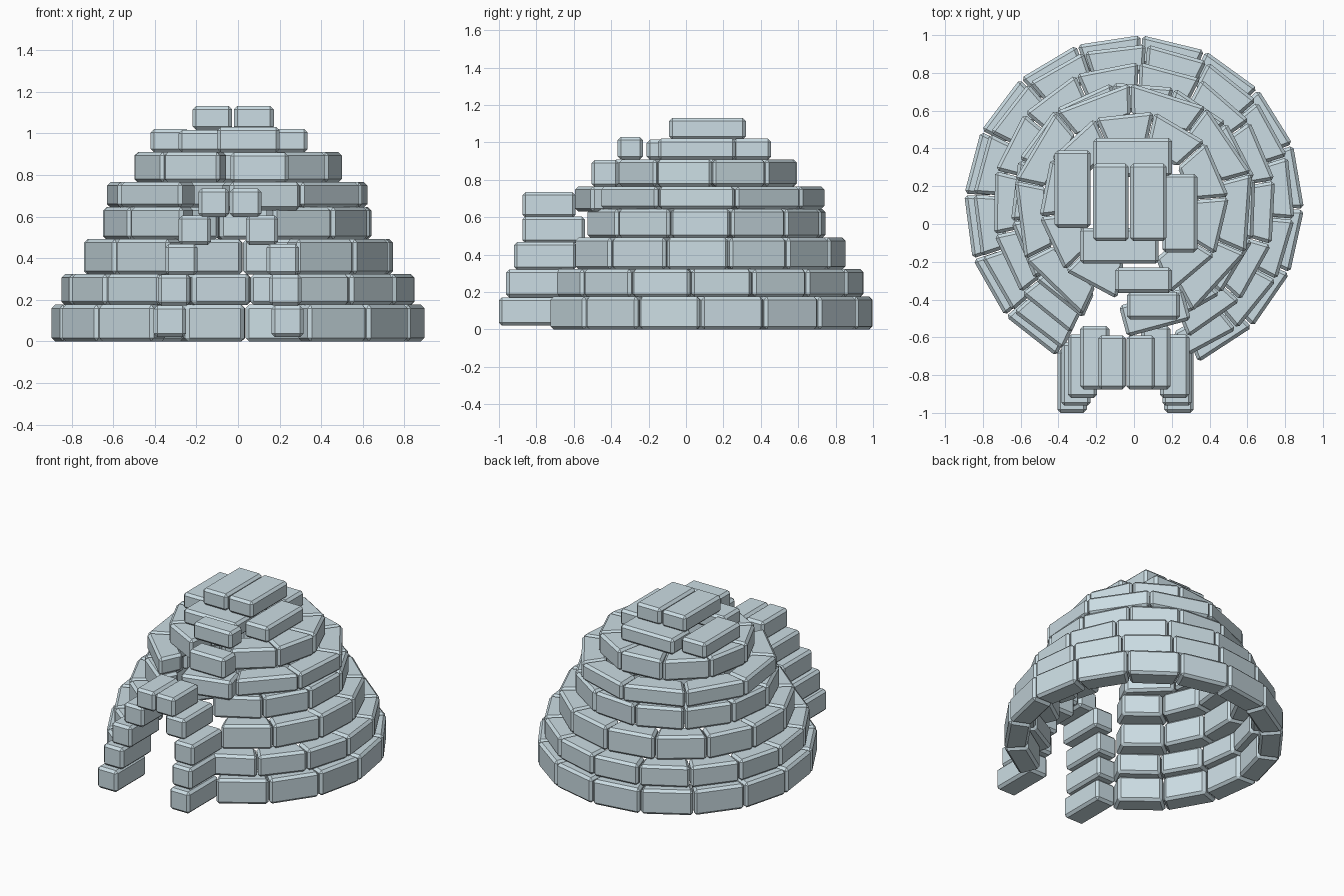
import bpy, bmesh
from math import cos, sin, radians
from mathutils import Matrix

if "Cube" in bpy.data.objects:
    bpy.data.objects.remove(bpy.data.objects["Cube"])

CY = 0.1          # dome centre in y
BEVEL = 0.017

ice = bpy.data.materials.new("ice")
ice.diffuse_color = (0.60, 0.72, 0.77, 1)
ice.use_nodes = True
ice.node_tree.nodes["Principled BSDF"].inputs["Base Color"].default_value = ice.diffuse_color


def add_prism(bm, quad, z0, z1):
    """Upright four-sided block from a counter-clockwise footprint."""
    lo = [bm.verts.new((x, y, z0)) for x, y in quad]
    hi = [bm.verts.new((x, y, z1)) for x, y in quad]
    bm.faces.new(lo[::-1])
    bm.faces.new(hi)
    for i in range(4):
        j = (i + 1) % 4
        bm.faces.new((lo[i], lo[j], hi[j], hi[i]))


def finish(bm, name):
    """Chamfer all edges and make the object."""
    bmesh.ops.recalc_face_normals(bm, faces=bm.faces)
    bmesh.ops.bevel(bm, geom=bm.edges[:], offset=BEVEL, segments=1,
                    affect='EDGES', profile=0.5)
    me = bpy.data.meshes.new(name)
    bm.to_mesh(me)
    bm.free()
    me.materials.append(ice)
    ob = bpy.data.objects.new(name, me)
    bpy.context.collection.objects.link(ob)
    return ob


def ring(name, r, thick, z0, z1, a0, a1, n):
    """Course of n tapered bricks between two angles, open at the doorway."""
    bm = bmesh.new()
    step = (a1 - a0) / n
    for i in range(n):
        gap = 0.25
        s = radians(a0 + i * step + gap)
        e = radians(a0 + (i + 1) * step - gap)
        ri = r - thick
        add_prism(bm, [(r * cos(s), CY + r * sin(s)), (r * cos(e), CY + r * sin(e)),
                       (ri * cos(e), CY + ri * sin(e)), (ri * cos(s), CY + ri * sin(s))],
                  z0, z1)
    return finish(bm, name)


def brick(name, x0, x1, y0, y1, z0, z1, rot=0):
    """Single loose brick, optionally turned about its own centre."""
    bm = bmesh.new()
    cx, cy = (x0 + x1) / 2, (y0 + y1) / 2
    hx, hy = (x1 - x0) / 2, (y1 - y0) / 2
    add_prism(bm, [(-hx, -hy), (hx, -hy), (hx, hy), (-hx, hy)], z0, z1)
    ob = finish(bm, name)
    ob.data.transform(Matrix.Translation((cx, cy, 0)) @ Matrix.Rotation(radians(rot), 4, 'Z'))
    return ob


# Dome courses: outer radius, thickness, z range, angle range, brick count
courses = [
    (0.900, 0.15, 0.000, 0.176, -68.0, 243.0, 14),
    (0.853, 0.15, 0.174, 0.323, -73.0, 244.0, 14),
    (0.757, 0.15, 0.321, 0.491, -68.0, 244.0, 12),
    (0.657, 0.15, 0.489, 0.645, -75.0, 246.0, 11),
    (0.645, 0.17, 0.643, 0.765, -61.6, 245.0, 8),
    (0.505, 0.20, 0.763, 0.910, -68.0, 260.0, 9),
]
for k, c in enumerate(courses):
    ring(f"dome_course_{k + 1}", *c)

# Bricks closing the dome above the doorway
brick("lintel_brick", -0.064, 0.286, -0.555, -0.385, 0.63, 0.765, 15)
brick("front_closing_brick", -0.037, 0.243, -0.505, -0.36, 0.762, 0.907)
brick("front_cap_brick", -0.10, 0.20, -0.365, -0.23, 0.908, 1.03)

# Crown
brick("crown_left", -0.42, -0.23, -0.02, 0.39, 0.908, 1.02)
brick("crown_right", 0.15, 0.335, -0.15, 0.265, 0.908, 1.02)
brick("crown_front", -0.285, 0.13, -0.21, -0.02, 0.908, 1.015)
brick("crown_back", -0.215, 0.20, 0.25, 0.455, 0.908, 1.02)
brick("top_brick_left", -0.218, -0.028, -0.09, 0.32, 1.015, 1.132)
brick("top_brick_right", -0.02, 0.172, -0.09, 0.32, 1.015, 1.132)

# Stepped entrance: left x, right x, front y, z range
steps = [
    (-0.405, 0.160, -1.000, 0.020, 0.172),
    (-0.385, 0.150, -0.962, 0.172, 0.322),
    (-0.350, 0.138, -0.920, 0.318, 0.468),
    (-0.285, 0.038, -0.875, 0.462, 0.605),
]
for k, (xl, xr, y, z0, z1) in enumerate(steps):
    brick(f"entrance_left_{k + 1}", xl, xl + 0.155, y, y + 0.335, z0, z1)
    brick(f"entrance_right_{k + 1}", xr, xr + 0.155, y, y + 0.335, z0, z1)
brick("entrance_top_left", -0.19, -0.043, -0.875, -0.59, 0.597, 0.735)
brick("entrance_top_right", -0.04, 0.112, -0.875, -0.59, 0.597, 0.735)
